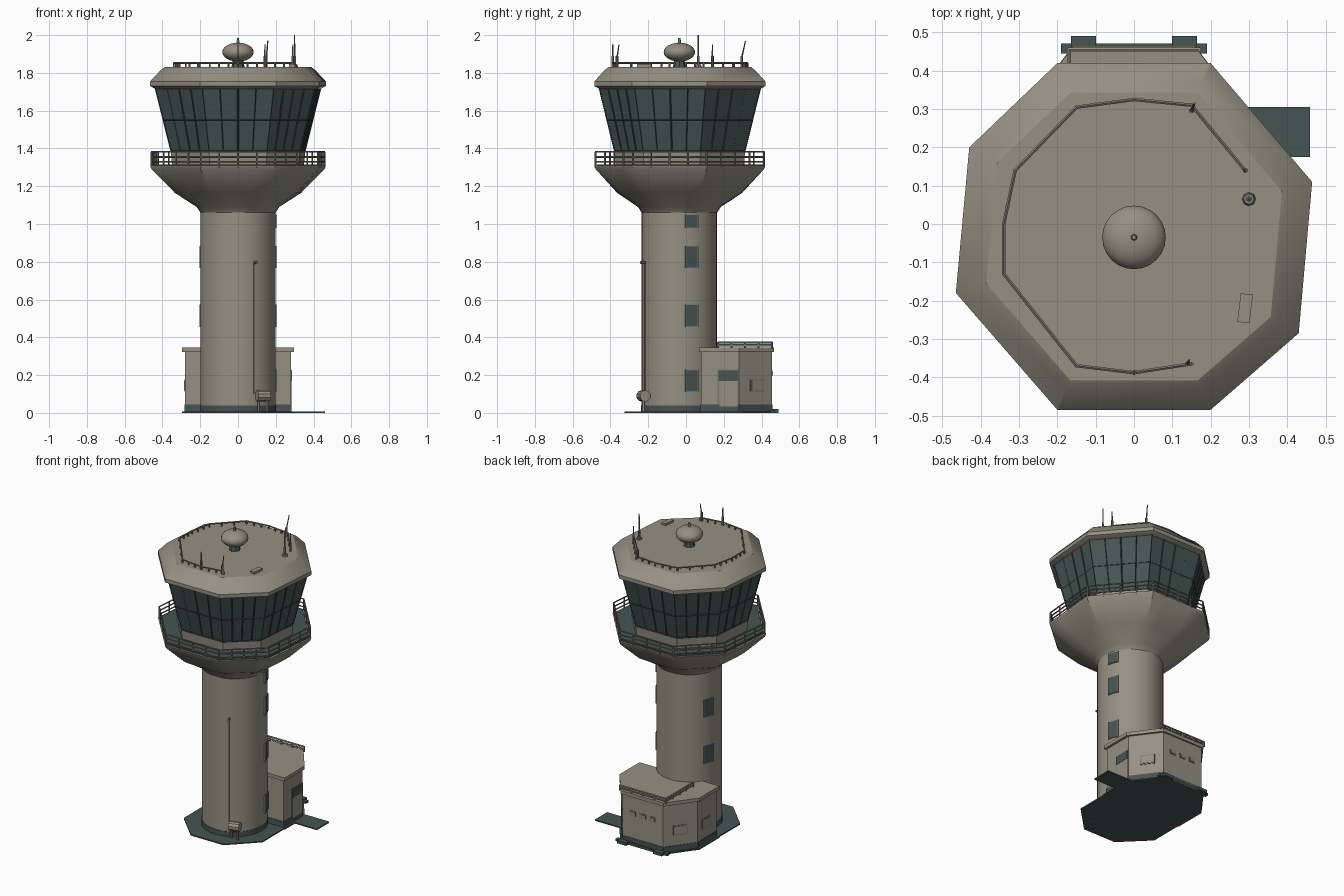
import bpy, bmesh, math
from mathutils import Vector, Matrix

if "Cube" in bpy.data.objects:
    bpy.data.objects.remove(bpy.data.objects["Cube"], do_unlink=True)


def material(name, rgb):
    m = bpy.data.materials.new(name)
    m.use_nodes = True
    m.diffuse_color = (*rgb, 1)
    bsdf = m.node_tree.nodes["Principled BSDF"]
    bsdf.inputs["Base Color"].default_value = (*rgb, 1)
    bsdf.inputs["Roughness"].default_value = 0.8
    return m


CONCRETE = material("warm grey concrete", (0.30, 0.28, 0.23))
TEAL = material("dark teal", (0.06, 0.09, 0.085))
MULLION = material("deep teal frame", (0.035, 0.055, 0.052))
METAL = material("grey metal", (0.20, 0.19, 0.16))

CY = -0.035                       # tower axis
OCT = [(-.2, -.45), (.2, -.45), (.43, -.25), (.465, .145),
       (.2, .455), (-.2, .455), (-.43, .235), (-.465, -.145)]
HOUSE = [(-.28, .08), (.28, .08), (.28, .28), (.15, .455), (-.15, .455), (-.28, .28)]


def finish(name, bm, mats, angle=30):
    bmesh.ops.recalc_face_normals(bm, faces=bm.faces)
    me = bpy.data.meshes.new(name)
    bm.to_mesh(me)
    bm.free()
    for m in mats:
        me.materials.append(m)
    ob = bpy.data.objects.new(name, me)
    bpy.context.collection.objects.link(ob)
    bpy.ops.object.select_all(action="DESELECT")
    ob.select_set(True)
    bpy.context.view_layer.objects.active = ob
    bpy.ops.object.shade_smooth_by_angle(angle=math.radians(angle))
    return ob


def loft(name, rings, mats, angle=30):
    """Skin a stack of equal-length point rings and cap both ends."""
    bm = bmesh.new()
    rows = [[bm.verts.new(p) for p in ring] for ring in rings]
    n = len(rows[0])
    for lo, hi in zip(rows, rows[1:]):
        for i in range(n):
            j = (i + 1) % n
            bm.faces.new((lo[i], lo[j], hi[j], hi[i]))
    bm.faces.new(rows[0][::-1])
    bm.faces.new(rows[-1])
    return finish(name, bm, mats, angle)


def oct_ring(z, s):
    return [Vector((x * s, y * s + CY, z)) for x, y in OCT]


def blend_ring(z, s, roundness, r=0.2):
    """Octagon ring, four points a side, eased towards a circle."""
    out, axis = [], Vector((0, CY, z))
    corners = oct_ring(z, s)
    for i, a in enumerate(corners):
        for k in range(4):
            p = a.lerp(corners[(i + 1) % 8], k / 4) - axis
            out.append(axis + p.lerp(p.normalized() * r, roundness))
    return out


def prism(name, pts, z0, z1, mats, grow=1.0):
    return loft(name, [[Vector((x * grow, .27 + (y - .27) * grow, z)) for x, y in pts]
                       for z in (z0, z1)], mats)


def add_box(bm, center, size, turn=0):
    mat = Matrix.Translation(center) @ Matrix.Rotation(turn, 4, "Z") @ Matrix.Diagonal((*size, 1))
    bmesh.ops.create_cube(bm, size=1, matrix=mat)


def box(name, center, size, mat, turn=0):
    bm = bmesh.new()
    add_box(bm, center, size, turn)
    return finish(name, bm, [mat])


def add_rod(bm, a, b, r, r2=None, sides=6):
    a, b = Vector(a), Vector(b)
    d = b - a
    mat = Matrix.Translation((a + b) / 2) @ d.to_track_quat("Z", "Y").to_matrix().to_4x4()
    bmesh.ops.create_cone(bm, cap_ends=True, segments=sides, radius1=r,
                          radius2=r if r2 is None else r2, depth=d.length, matrix=mat)


def railing(name, path, heights, base, r, posts):
    bm = bmesh.new()
    up = Vector((0, 0, 1))
    for a, b in zip(path, path[1:]):
        for h in heights:
            add_rod(bm, a + up * h, b + up * h, r)
        for k in range(posts + 1):
            p = a.lerp(b, k / posts)
            add_rod(bm, p + up * base, p + up * heights[-1], r * 1.1)
    return finish(name, bm, [METAL])


# Shaft and flared head
loft("shaft", [blend_ring(z, 1, 1) for z in (0.04, 1.09)], [CONCRETE])
loft("shaft_skirt", [blend_ring(z, 1, 1, .203) for z in (0, .04)], [TEAL])
loft("flared_head", [blend_ring(1.06, .6, 1), blend_ring(1.09, .6, .85, .21),
                     blend_ring(1.165, .74, .25, .32), blend_ring(1.29, .985, 0),
                     blend_ring(1.31, 1, 0)], [CONCRETE])
loft("gallery_floor", [oct_ring(1.309, .97), oct_ring(1.314, .97)], [TEAL])
loft("cab_wall", [oct_ring(1.31, .75), oct_ring(1.385, .765)], [CONCRETE])

# Glazed cab with its mullions
loft("cab_glass", [oct_ring(1.38, .755), oct_ring(1.73, .945)], [TEAL])
bm = bmesh.new()
low, mid, high = oct_ring(1.385, .76), oct_ring(1.55, .849), oct_ring(1.725, .944)
for i in range(8):
    j = (i + 1) % 8
    for ring in (low, mid):
        add_rod(bm, ring[i], ring[j], .004, sides=4)
    for k in range(4):
        add_rod(bm, low[i].lerp(low[j], k / 4), high[i].lerp(high[j], k / 4), .004, sides=4)
finish("cab_mullions", bm, [MULLION])

# Roof
loft("roof", [oct_ring(1.715, .94), oct_ring(1.73, 1), oct_ring(1.755, 1),
              oct_ring(1.815, .88), oct_ring(1.832, .83)], [CONCRETE], 35)
path = oct_ring(0, .985)
railing("gallery_railing", path + path[:1], (1.33, 1.355, 1.382), 1.30, .0045, 4)
path = [Vector((x, y, 0)) for x, y in
        [(.15, -.365), (0, -.388), (-.15, -.37), (-.34, -.13), (-.34, 0), (-.31, .14),
         (-.15, .305), (0, .325), (.15, .31), (.29, .14)]]
railing("roof_railing", path, (1.852,), 1.825, .005, 3)

# Radar dome
bm = bmesh.new()
bmesh.ops.create_uvsphere(bm, u_segments=24, v_segments=12, radius=1,
                          matrix=Matrix.Translation((0, CY, 1.91)) @ Matrix.Diagonal((.083, .083, .05, 1)))
add_rod(bm, (0, CY, 1.95), (0, CY, 1.985), .01, .006)
finish("radar_dome", bm, [CONCRETE], 40)
bm = bmesh.new()
add_rod(bm, (0, CY, 1.83), (0, CY, 1.875), .035, .025, 8)
finish("dome_pedestal", bm, [TEAL])

# Antennas and roof hatch
bm = bmesh.new()
for x, y, top, lean in [(0, -.388, 1.95, 0), (.14, -.365, 1.95, .01), (.3, .065, 2.0, 0),
                        (.29, .14, 1.95, 0), (.15, .295, 1.97, .02)]:
    add_rod(bm, (x, y, 1.82), (x, y, 1.89), .007)
    add_rod(bm, (x, y, 1.88), (x + lean * .4, y + lean, top), .0045, .003)
add_rod(bm, (.3, .065, 1.825), (.3, .065, 1.845), .02, .014, 8)
finish("antennas", bm, [METAL])
box("roof_hatch", (.29, -.22, 1.838), (.032, .075, .016), CONCRETE, -.12)


# Shaft windows on both sides
def shaft_window(side, z, h):
    turn = math.asin(.065 / .2)
    x, y = side * math.cos(turn), math.sin(turn)
    spin = turn * side
    for label, r, w, t, mat in (("frame", .1985, .072, .009, METAL), ("pane", .2, .06, .009, TEAL)):
        extra = .008 if label == "frame" else 0
        box("shaft_window_" + label, (x * r, y * r + CY, z), (t, w, h + extra), mat, spin)


for z, h in ((1.015, .065), (.825, .11), (.515, .11), (.17, .11)):
    shaft_window(1, z, h)
for z in (.825, .515):
    shaft_window(-1, z, .11)

# Annex building
prism("annex_walls", HOUSE, .04, .33, [CONCRETE])
prism("annex_skirt", HOUSE, 0, .045, [TEAL], 1.015)
prism("annex_roof", HOUSE, .322, .345, [CONCRETE], 1.055)
bm = bmesh.new()
for a, b in (((-.17, .17), (-.17, .455)), ((-.17, .455), (.17, .455))):
    for z in (.358, .373):
        add_rod(bm, (*a, z), (*b, z), .006)
    for k in range(5):
        p = Vector((*a, 0)).lerp(Vector((*b, 0)), k / 4)
        add_rod(bm, p + Vector((0, 0, .34)), p + Vector((0, 0, .375)), .006)
finish("annex_roof_rail", bm, [CONCRETE])


def wall_plate(name, side, t, z, w, h, mat, thick=.006):
    a, b = Vector(HOUSE[side]), Vector(HOUSE[(side + 1) % 6])
    d = b - a
    p = a.lerp(b, t)
    box(name, (p.x, p.y, z), (w, thick * 2, h), mat, math.atan2(d.y, d.x))


wall_plate("door_frame", 1, .72, .13, .115, .2, METAL, .003)
wall_plate("door", 1, .72, .12, .095, .17, CONCRETE, .0045)
wall_plate("door_glass", 1, .72, .197, .105, .055, TEAL)
for side, t, w, h in ((2, .55, .09, .065), (4, .5, .09, .065), (5, .45, .085, .065),
                      (3, .25, .045, .03), (3, .5, .045, .03), (3, .75, .045, .03)):
    z = .145 if h > .05 else .21
    wall_plate("annex_window_frame", side, t, z, w, h, METAL, .003)
    wall_plate("annex_window", side, t, z, w - .014, h - .014, CONCRETE, .005)

# Ground slab, doorstep and rear steps
bm = bmesh.new()
bmesh.ops.create_cone(bm, cap_ends=True, segments=8, radius1=.315, radius2=.315, depth=.008,
                      matrix=Matrix.Translation((0, CY, .004)) @ Matrix.Rotation(math.pi / 8, 4, "Z"))
finish("tower_slab", bm, [TEAL])
prism("annex_slab", HOUSE, 0, .008, [TEAL], 1.06)
box("doorstep", (.365, .24, .004), (.19, .13, .008), TEAL)
box("rear_step", (0, .458, .008), (.38, .025, .016), TEAL)
for s in (-1, 1):
    box("rear_foot", (s * .132, .474, .01), (.066, .034, .02), TEAL)

# Service unit and conduit at the foot of the shaft
bm = bmesh.new()
add_rod(bm, (.1, -.235, .09), (.165, -.215, .09), .03, sides=10)
for x in (.11, .155):
    add_rod(bm, (x, -.225, 0), (x, -.225, .08), .008)
finish("service_unit", bm, [CONCRETE])
bm = bmesh.new()
add_rod(bm, (.085, -.217, .1), (.085, -.217, .79), .003)
add_rod(bm, (.085, -.21, .795), (.1, -.24, .795), .008)
finish("conduit_and_lamp", bm, [METAL])
